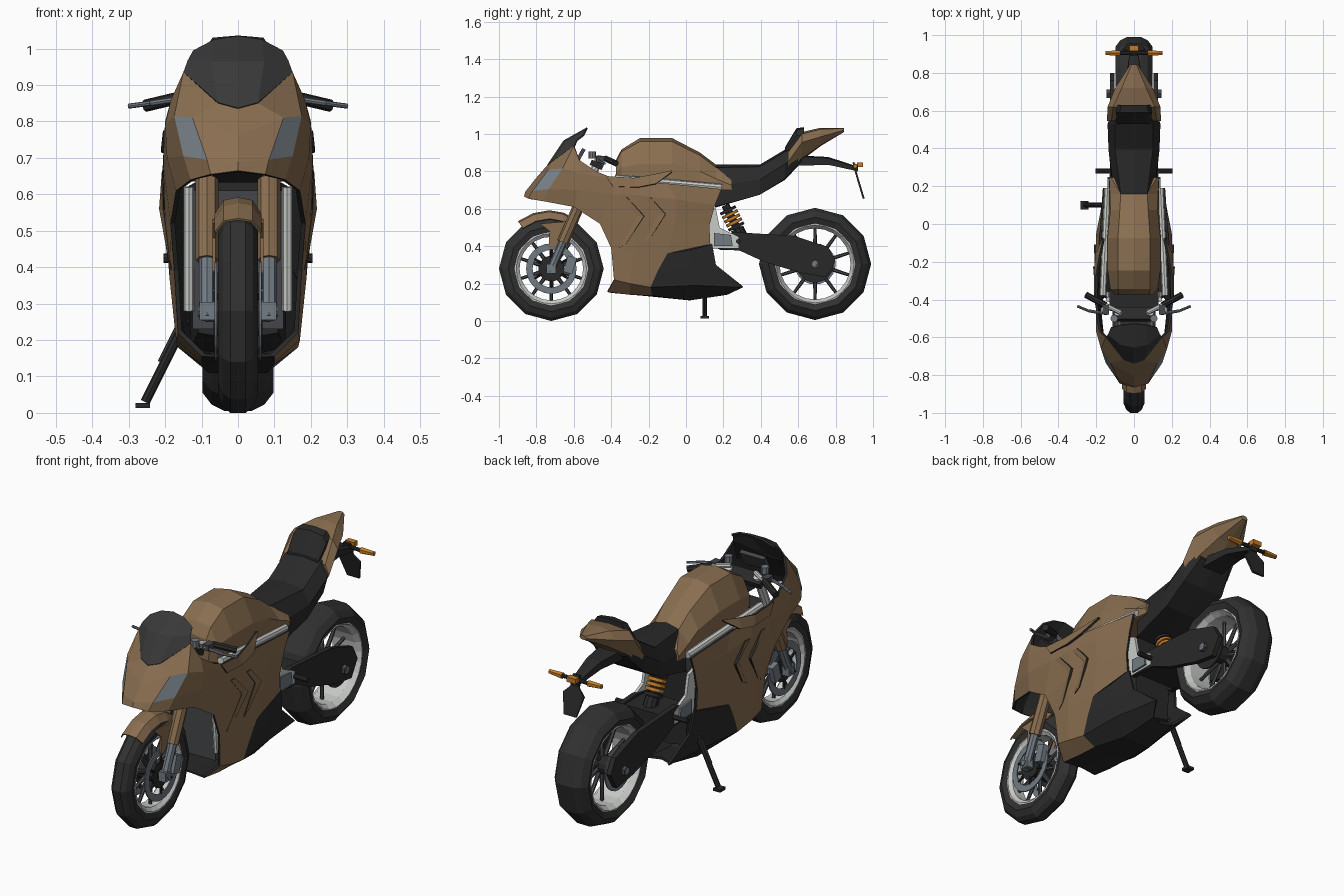
import bpy, bmesh, math
from mathutils import Vector, Matrix
from mathutils.bvhtree import BVHTree

if "Cube" in bpy.data.objects:
    bpy.data.objects.remove(bpy.data.objects["Cube"])


def material(name, *rgb):
    m = bpy.data.materials.new(name)
    m.diffuse_color = (*rgb, 1)
    m.use_nodes = True
    m.node_tree.nodes["Principled BSDF"].inputs["Base Color"].default_value = m.diffuse_color
    return m


BROWN = material("bronze paint", .25, .155, .08)
BLACK = material("black plastic", .022, .022, .023)
TYRE = material("tyre rubber", .03, .03, .03)
SCREEN = material("dark screen", .04, .04, .04)
SILVER = material("silver metal", .58, .60, .58)
STEEL = material("blue grey steel", .17, .20, .23)
LAMP = material("headlight lens", .21, .25, .28)
ORANGE = material("orange", .55, .20, .02)
DARK = material("dark metal", .06, .062, .068)


def finish(name, bm, mats, mirror=False, thick=0):
    """Turn a bmesh into an object, optionally mirrored in x and thickened inwards."""
    me = bpy.data.meshes.new(name)
    bm.to_mesh(me)
    bm.free()
    for m in mats if isinstance(mats, list) else [mats]:
        me.materials.append(m)
    ob = bpy.data.objects.new(name, me)
    bpy.context.collection.objects.link(ob)
    if mirror:
        mod = ob.modifiers.new("mirror", 'MIRROR')
        mod.merge_threshold = .0005
    if thick:
        mod = ob.modifiers.new("thickness", 'SOLIDIFY')
        mod.thickness = thick
        mod.material_offset = mod.material_offset_rim = len(me.materials) - 1
    return ob


def loft(name, rows, mats, thick=0, ref=None, cap=False, mirror=True, lens=None, close=False):
    """Skin rows of points; ref is a point inside, used to face the skin outwards."""
    bm = bmesh.new()
    vs = [[bm.verts.new(p) for p in r] for r in rows]
    n = len(rows[0])
    for i in range(len(rows) - 1):
        for j in range(n if close else n - 1):
            k = (j + 1) % n
            f = bm.faces.new((vs[i][j], vs[i][k], vs[i + 1][k], vs[i + 1][j]))
            f.material_index = int((i, j) == lens)
    if cap:
        bm.faces.new(vs[0][::-1])
        bm.faces.new(vs[-1])
    bm.normal_update()
    if ref is None:
        c = sum((v.co for v in bm.verts), Vector()) / len(bm.verts)
        ref = (0 if mirror else c.x, c.y, c.z)
    if sum(f.calc_area() * f.normal.dot(f.calc_center_median() - Vector(ref)) for f in bm.faces) < 0:
        bmesh.ops.reverse_faces(bm, faces=bm.faces)
    return finish(name, bm, mats, mirror, thick)


def body(name, sections, mat):
    """Solid from half cross-sections: (y, [(x, z)...]) listed from bottom to top centre."""
    return loft(name, [[(x, y, z) for x, z in s] for y, s in sections], mat, cap=True)


def plate(name, yz, x0, x1, mat, mirror=True):
    rows = [[(x, y, z) for y, z in yz] for x in (x0, x1)]
    return loft(name, rows, mat, cap=True, mirror=mirror, close=True,
                ref=((x0 + x1) / 2, sum(p[0] for p in yz) / len(yz), sum(p[1] for p in yz) / len(yz)))


def add_tube(bm, a, b, r, r2=None, n=8):
    a, b = Vector(a), Vector(b)
    d = b - a
    mat = Matrix.Translation((a + b) / 2) @ d.to_track_quat('Z', 'Y').to_matrix().to_4x4()
    bmesh.ops.create_cone(bm, cap_ends=True, segments=n, radius1=r, radius2=r2 or r, depth=d.length, matrix=mat)


def tube(name, a, b, r, mat, mirror=False, r2=None, n=8):
    bm = bmesh.new()
    add_tube(bm, a, b, r, r2, n)
    return finish(name, bm, mat, mirror)


def box(name, c, s, mat, mirror=False, tilt=0):
    bm = bmesh.new()
    bmesh.ops.create_cube(bm, size=1, matrix=Matrix.Translation(c) @ Matrix.Rotation(tilt, 4, 'X') @ Matrix.Diagonal((*s, 1)))
    return finish(name, bm, mat, mirror)


def ring(name, y, z, prof, mat, n=12, mirror=False):
    """Lathe a closed (radius, x) profile around a wheel axle."""
    bm = bmesh.new()
    vs = [[bm.verts.new((x, y + r * math.sin(t), z + r * math.cos(t))) for r, x in prof]
          for t in (2 * math.pi * i / n for i in range(n))]
    for i in range(n):
        for j in range(len(prof)):
            k, m = (j + 1) % len(prof), (i + 1) % n
            bm.faces.new((vs[i][j], vs[i][k], vs[m][k], vs[m][j]))
    bmesh.ops.recalc_face_normals(bm, faces=bm.faces)
    return finish(name, bm, mat, mirror)


# Wheels
for tag, y, z, R, w in (("front", -.72, .28, .28, .055), ("rear", .69, .305, .30, .097)):
    half = [(R, .38 * w), (R - .018, .75 * w), (R - .05, w), (R - .085, .85 * w)]
    ring(tag + "_tyre", y, z, half + [(r, -x) for r, x in half[::-1]], TYRE)
    ri = R - .08
    half = [(ri, .85 * w), (ri - .012, .88 * w), (ri - .03, .6 * w)]
    ring(tag + "_rim", y, z, half + [(r, -x) for r, x in half[::-1]], SILVER, 24)
    bm = bmesh.new()
    for i in range(10):
        t = math.tau * i / 10
        d = Vector((0, math.sin(t), math.cos(t)))
        c = Vector((0, y, z))
        add_tube(bm, c + d * .03, c + d * (ri - .015), .012, .008, 6)
    finish(tag + "_spokes", bm, DARK)
    tube(tag + "_hub", (-.055, y, z), (.055, y, z), .045, BLACK, n=12)
    tube(tag + "_axle", (-.145 if w > .06 else -.11, y, z), (.145 if w > .06 else .11, y, z), .016, STEEL)

ring("front_brake_disc", -.72, .28, [(.135, .058), (.135, .064), (.10, .064), (.10, .058)], STEEL, 24, True)
ring("front_disc_carrier", -.72, .28, [(.07, .055), (.07, .062), (.03, .062), (.03, .055)], BLACK, 12, True)
bm = bmesh.new()
for i in range(6):
    t = math.tau * i / 6
    d = Vector((0, math.sin(t), math.cos(t)))
    add_tube(bm, Vector((.06, -.72, .28)) + d * .06, Vector((.06, -.72, .28)) + d * .105, .007)
finish("disc_carrier_arms", bm, BLACK, True)
box("front_caliper", (.072, -.62, .30), (.035, .05, .09), STEEL, True, -.3)
ring("rear_sprocket", .69, .305, [(.10, .088), (.10, .096), (.03, .096), (.03, .088)], BLACK, 24)
ring("rear_brake_disc", .69, .305, [(.11, -.096), (.11, -.090), (.06, -.090), (.06, -.096)], STEEL, 24)


# Front fork
def fork(z):
    return (.085, -.72 + (z - .28) * .438, z)


tube("fork_lower", fork(.26), fork(.43), .022, STEEL, True)
tube("fork_sleeve", fork(.42), fork(.64), .031, BROWN, True)
tube("fork_upper", fork(.63), fork(.86), .022, SILVER, True)
box("axle_clamp", (.085, -.72, .28), (.04, .05, .05), STEEL, True)
for z in (.66, .835):
    box("triple_clamp", (0, fork(z)[1], z), (.23, .07, .03), BLACK, tilt=-.4)

# Front mudguard and its stays
rows = []
for a, r in ((125, .31), (108, .312), (92, .312), (77, .306), (60, .29)):
    rows.append([(x, -.72 + (r - d) * math.cos(math.radians(a)), .28 + (r - d) * math.sin(math.radians(a)))
                 for x, d in ((0, 0), (.04, .008), (.064, .045))])
loft("front_mudguard", rows, BROWN, .006, (0, -.72, .28))
plate("mudguard_stay", [(-.78, .52), (-.60, .535), (-.64, .48), (-.70, .39), (-.735, .39), (-.73, .48)], .062, .07, BROWN)

# Nose cowl with headlights as one cell of its grid
inner = (0, -.3, .5)
loft("nose_cowl", [
    [(0, -.866, .665), (.075, -.845, .655), (.13, -.76, .64), (.17, -.6, .61), (.185, -.46, .52)],
    [(0, -.86, .69), (.085, -.82, .695), (.15, -.735, .705), (.195, -.58, .70), (.205, -.40, .68)],
    [(0, -.805, .76), (.125, -.735, .81), (.175, -.66, .815), (.2, -.57, .79), (.203, -.37, .755)],
    [(0, -.74, .835), (.055, -.72, .85), (.15, -.60, .935), (.184, -.57, .86), (.2, -.48, .80)]],
    [BROWN, LAMP, BLACK], .012, inner, lens=(1, 1))
loft("windscreen", [
    [(0, -.74, .837), (.055, -.72, .852), (.15, -.60, .935)],
    [(0, -.655, .965), (.072, -.64, .965), (.138, -.585, .968)],
    [(0, -.53, 1.035), (.066, -.535, 1.025), (.123, -.55, .995)]], SCREEN, .008, (0, -.4, .8))
box("dashboard", (0, -.565, .885), (.14, .02, .08), DARK, tilt=-.5)

# Side fairings
side = loft("side_fairing", [
    [(.203, -.37, .755), (.195, -.245, .745), (.185, -.1, .735), (.165, .19, .705)],
    [(.205, -.40, .68), (.207, -.25, .67), (.2, -.05, .65), (.16, .155, .62)],
    [(.185, -.46, .52), (.2, -.27, .52), (.19, -.06, .52), (.155, .125, .51)],
    [(.175, -.40, .39), (.188, -.28, .37), (.178, -.1, .36), (.152, .13, .41)]], [BROWN, BLACK], .012, (0, -.1, .5))
loft("lower_fairing", [
    [(.175, -.40, .39), (.188, -.28, .37), (.178, -.1, .36)],
    [(.165, -.385, .22), (.17, -.3, .2), (.165, -.19, .18)],
    [(.1, -.42, .155), (.1, -.3, .14), (.1, -.18, .135)]], [BROWN, BLACK], .012, (0, -.1, .4))
loft("belly_pan", [
    [(.178, -.1, .36), (.165, .02, .38), (.152, .14, .41)],
    [(.172, -.15, .27), (.165, .02, .28), (.14, .16, .30)],
    [(.165, -.19, .18), (.15, .05, .19), (.115, .305, .18)],
    [(.1, -.18, .135), (.08, .02, .11), (.06, .22, .14)],
    [(0, -.18, .13), (0, .02, .11), (0, .2, .14)]], BLACK, .012, (0, 0, .3))
loft("belly_front", [[(.1, -.42, .155), (.1, -.18, .135)], [(0, -.40, .15), (0, -.18, .13)]], BLACK, .008, (0, -.3, .4))

# Raised chevron vents, laid on the side fairing
skin = BVHTree.FromPolygons([v.co for v in side.data.vertices], [p.vertices for p in side.data.polygons])


def on_side(y, z, off):
    hit = skin.ray_cast(Vector((1, y, z)), Vector((-1, 0, 0)))[0]
    return (hit.x + off, y, z)


for i, (tip, apex, low) in enumerate((((-.32, .665), (-.225, .56), (-.32, .415)), ((-.19, .66), (-.11, .57), (-.19, .445)))):
    rows = [[on_side(y + dy, z + dz, off) for y, z, off, dz in
             ((*tip, .004, 0), (*apex, lift, 0), (*low, .004, dy * .6))]
            for dy, lift, dz in ((0, .016, 0), (-.035, .004, 0))]
    loft("chevron_vent_%d" % (i + 1), rows, [BROWN, BLACK], .012, (0, -.2, .55))
loft("fairing_spike", [
    [(.206, -.43, .775), (.204, -.28, .765), (.185, -.17, .785), (.165, -.075, .805)],
    [(.212, -.39, .72), (.212, -.26, .715), (.205, -.16, .735), (.168, -.075, .798)]], [BROWN, BLACK], .012, (0, -.2, .75))

# Fuel tank
body("fuel_tank", [
    (-.375, [(0, .74), (.09, .74), (.10, .80), (.08, .85), (0, .86)]),
    (-.345, [(0, .72), (.12, .73), (.125, .82), (.085, .905), (0, .917)]),
    (-.246, [(0, .70), (.145, .73), (.14, .84), (.085, .96), (0, .978)]),
    (-.075, [(0, .70), (.145, .72), (.14, .84), (.085, .96), (0, .978)]),
    (.075, [(0, .70), (.135, .71), (.125, .80), (.075, .885), (0, .90)]),
    (.16, [(0, .70), (.135, .70), (.128, .76), (.07, .82), (0, .836)]),
    (.245, [(0, .70), (.125, .70), (.13, .725), (.12, .755), (0, .757)])], BROWN)

# Seat, back pad and tail
body("seat", [
    (.155, [(0, .606), (.11, .61), (.105, .72), (.07, .82), (0, .836)]),
    (.395, [(0, .675), (.12, .675), (.135, .755), (.10, .825), (0, .836)]),
    (.53, [(0, .755), (.12, .76), (.14, .84), (.10, .905), (0, .917)]),
    (.62, [(0, .85), (.09, .86), (.11, .90), (.09, .94), (0, .95)])], BLACK)
body("back_pad", [
    (.53, [(0, .89), (.085, .89), (.09, .91), (.075, .925), (0, .93)]),
    (.59, [(0, .90), (.09, .90), (.095, .99), (.075, 1.02), (0, 1.03)]),
    (.63, [(0, .92), (.085, .92), (.09, 1.0), (.07, 1.03), (0, 1.036)])], BLACK)
body("tail_cowl", [
    (.545, [(0, .80), (.12, .81), (.143, .85), (.12, .90), (0, .90)]),
    (.62, [(0, .86), (.10, .87), (.14, .955), (.11, 1.0), (0, 1.01)]),
    (.72, [(0, .935), (.06, .94), (.10, .985), (.065, 1.025), (0, 1.033)]),
    (.845, [(0, 1.01), (.012, 1.01), (.02, 1.02), (.012, 1.03), (0, 1.032)])], BROWN)

# Tail bracket, number plate holder and indicators
body("tail_bracket", [
    (.60, [(0, .83), (.06, .83), (.06, .88), (0, .885)]),
    (.76, [(0, .835), (.045, .835), (.04, .87), (0, .877)]),
    (.92, [(0, .80), (.02, .80), (.02, .82), (0, .825)])], BLACK)
loft("plate_holder", [[(0, .90, .85), (.02, .90, .85)], [(0, .915, .79), (.025, .915, .79)],
                      [(0, .925, .755), (.06, .925, .755)], [(0, .955, .655), (.035, .955, .655)]], BLACK, .01, (0, .5, .75))
tube("indicator_stem", (-.09, .905, .825), (.09, .905, .825), .01, BLACK)
tube("indicator", (.075, .905, .825), (.15, .905, .828), .017, ORANGE, True, .012, 6)
box("tail_lamp", (0, .93, .835), (.05, .03, .025), ORANGE)

# Engine, radiator and frame
body("engine", [
    (-.30, [(0, .20), (.11, .22), (.12, .60), (0, .68)]),
    (0, [(0, .15), (.13, .18), (.14, .62), (0, .70)]),
    (.14, [(0, .20), (.10, .22), (.11, .60), (0, .69)])], BLACK)
box("radiator", (0, -.345, .42), (.25, .04, .38), DARK)
box("radiator_top", (0, -.40, .66), (.26, .12, .05), BLACK)
tube("radiator_pipe", (.135, -.37, .28), (.135, -.40, .62), .014, SILVER, True)
tube("frame_rail", (.165, -.38, .765), (.14, .19, .715), .018, SILVER, True)
plate("frame_bracket", [(.10, .62), (.16, .60), (.18, .50), (.28, .45), (.28, .39), (.12, .39)], .115, .13, SILVER)
plate("footrest_plate", [(.15, .47), (.24, .46), (.25, .40), (.15, .40)], .13, .14, STEEL)
tube("footrest", (.12, .28, .425), (.205, .28, .425), .013, BLACK, True)

# Swingarm and shock absorber
plate("swingarm", [(.13, .45), (.26, .475), (.58, .455), (.76, .395), (.80, .32), (.75, .235), (.62, .255),
                   (.42, .315), (.29, .375), (.13, .39)], .102, .128, BLACK)
box("swingarm_bridge", (0, .27, .42), (.21, .18, .08), BLACK)
tube("axle_nut", (.125, .69, .305), (.145, .69, .305), .025, DARK, True, n=6)
p, q = Vector((0, .21, .62)), Vector((0, .30, .44))
tube("shock_rod", p, q, .022, BLACK)
for i in range(5):
    c = p.lerp(q, .12 + i * .12)
    tube("shock_coil", c, c + (q - p) * .08, .046, ORANGE if i % 4 else BLACK, n=12)
tube("shock_body", p.lerp(q, .7), q, .036, BLACK, n=10)

# Handlebars, grips and levers
tube("handlebar", (.07, -.47, .875), (.17, -.42, .865), .012, SILVER, True)
tube("grip", (.15, -.43, .868), (.255, -.375, .843), .017, BLACK, True)
tube("lever", (.14, -.475, .865), (.24, -.46, .85), .008, STEEL, True)
tube("lever_tip", (.24, -.46, .85), (.30, -.435, .842), .007, STEEL, True)
box("lever_clamp", (.15, -.455, .868), (.035, .05, .03), DARK, True)
tube("fluid_reservoir", (.105, -.50, .87), (.105, -.50, .905), .02, STEEL, True)

# Side stand
tube("stand_leg", (-.14, .10, .26), (-.255, .10, .03), .013, BLACK)
tube("stand_spring", (-.16, .10, .25), (-.215, .10, .14), .006, DARK)
box("stand_foot", (-.262, .10, .02), (.04, .045, .014), BLACK)
